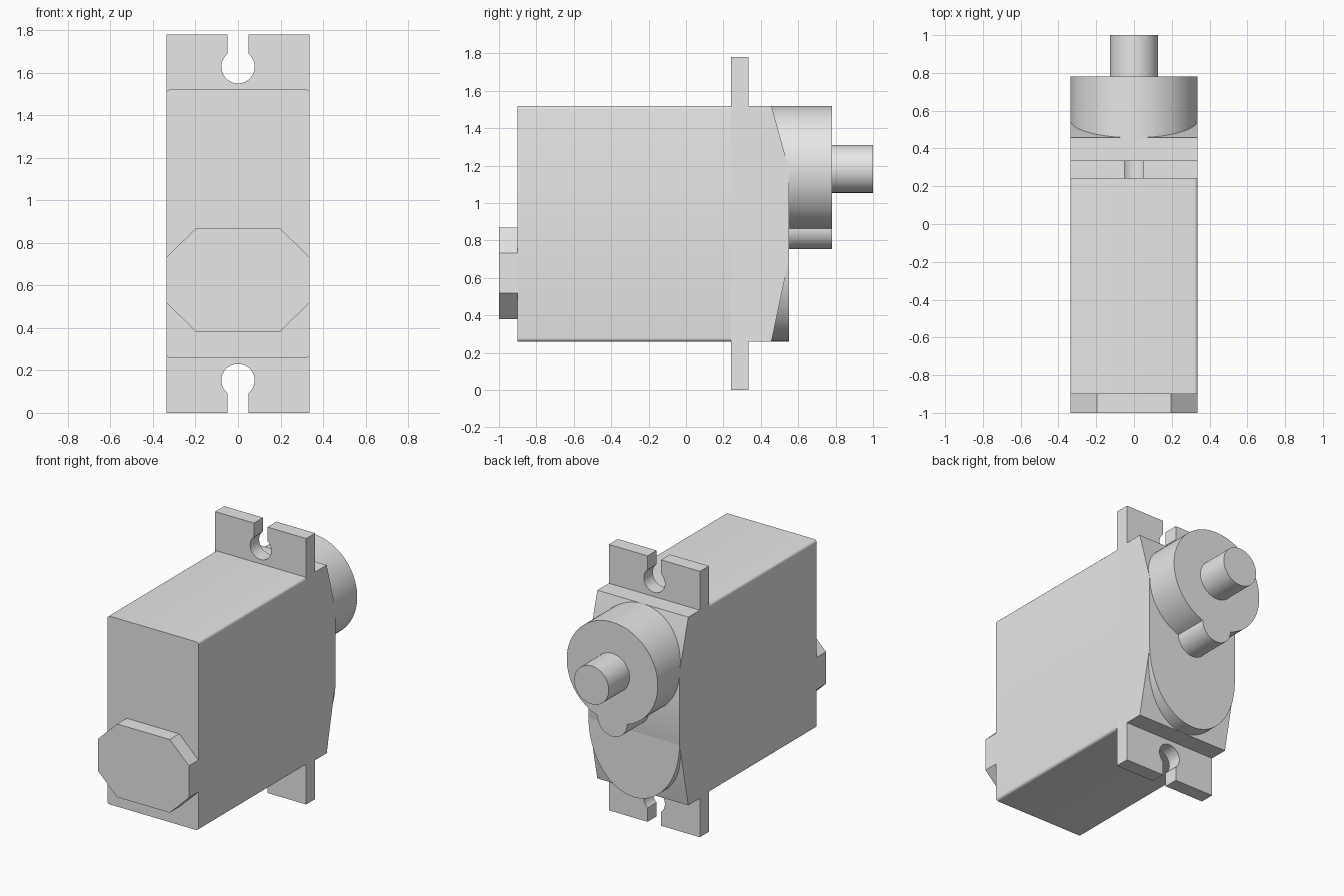
import bpy
import bmesh
from math import pi, sin, cos, asin

old = bpy.data.objects.get("Cube")
if old:
    bpy.data.objects.remove(old, do_unlink=True)

grey = bpy.data.materials.new("light grey plastic")
grey.use_nodes = True
grey.diffuse_color = (0.8, 0.8, 0.8, 1)
grey.node_tree.nodes["Principled BSDF"].inputs["Base Color"].default_value = (0.8, 0.8, 0.8, 1)

W = 0.337                  # half width of the case
BOTTOM, TOP = 0.26, 1.52   # case height range
HEIGHT = 1.78              # full height over the tabs
SHAFT_Z = 1.183


def arc(cx, cz, rx, rz, start, end, steps):
    """Points along an elliptical arc, both ends included."""
    return [(cx + rx * cos(start + (end - start) * i / steps),
             cz + rz * sin(start + (end - start) * i / steps)) for i in range(steps + 1)]


def prism(name, outline, near, far, axis="y", round_far=0):
    """Extrude a 2D outline along y (x, z points) or along x (y, z points)."""
    place = (lambda p, d: (p[0], d, p[1])) if axis == "y" else (lambda p, d: (d, p[0], p[1]))
    bm = bmesh.new()
    rings = [[bm.verts.new(place(p, d)) for p in outline] for d in (near, far)]
    bm.faces.new(rings[0])
    cap = bm.faces.new(rings[1])
    n = len(outline)
    for i in range(n):
        j = (i + 1) % n
        bm.faces.new((rings[0][i], rings[0][j], rings[1][j], rings[1][i]))
    if round_far:
        bmesh.ops.bevel(bm, geom=list(cap.edges), offset=round_far, segments=4,
                        profile=0.5, affect="EDGES")
    bmesh.ops.recalc_face_normals(bm, faces=bm.faces[:])
    mesh = bpy.data.meshes.new(name)
    bm.to_mesh(mesh)
    bm.free()
    mesh.materials.append(grey)
    obj = bpy.data.objects.new(name, mesh)
    bpy.context.collection.objects.link(obj)
    bpy.ops.object.select_all(action="DESELECT")
    obj.select_set(True)
    bpy.context.view_layer.objects.active = obj
    bpy.ops.object.shade_smooth_by_angle(angle=pi / 6)
    return obj


# Main case with its long edges slightly rounded
r = 0.018
case = []
for k, (cx, cz) in enumerate([(W - r, TOP - r), (r - W, TOP - r),
                              (r - W, BOTTOM + r), (W - r, BOTTOM + r)]):
    case += arc(cx, cz, r, r, k * pi / 2, (k + 1) * pi / 2, 5)
prism("main_case", case, -0.9, 0.24)

# Square gear case whose back slopes away at top and bottom
LOW_Z = 0.7
prism("gear_case", [(0.24, BOTTOM), (0.457, BOTTOM), (0.55, LOW_Z),
                    (0.55, SHAFT_Z), (0.457, TOP), (0.24, TOP)], -W, W, axis="x")

# Rounded lower lip standing out of the slope
prism("lower_lip", arc(0, LOW_Z, W, LOW_Z - BOTTOM, pi, 2 * pi, 48), 0.44, 0.55)

# Gear tower: big round boss with a small bump below, in one outline
BUMP = 0.11
half = asin(BUMP / W)
tower = arc(0, SHAFT_Z, W, W, -pi / 2 + half, 3 * pi / 2 - half, 80)
tower += arc(0, SHAFT_Z - W * cos(half), BUMP, BUMP, pi, 2 * pi, 24)[1:-1]
prism("gear_tower", tower, 0.45, 0.78)

# Output shaft with a rounded end
prism("output_shaft", arc(0, SHAFT_Z, 0.128, 0.128, 0, 2 * pi, 64)[:-1], 0.76, 1.0, round_far=0.022)

# Mounting tabs with keyhole slots, mirrored top to bottom
SLOT, HOLE = 0.05, 0.078
gap = asin(SLOT / HOLE)
tab = [(W, TOP), (W, HEIGHT), (SLOT, HEIGHT)]
tab += arc(0, 1.627, HOLE, HOLE, pi / 2 - gap, -3 * pi / 2 + gap, 40)
tab += [(-SLOT, HEIGHT), (-W, HEIGHT), (-W, TOP)]
prism("top_tab", tab, 0.24, 0.335)
prism("bottom_tab", [(x, HEIGHT - z) for x, z in tab], 0.24, 0.335)

# Eight-sided plate on the front
plate = [(sx * x, 0.625 + sz * z) for sx, sz, pair in
         [(1, 1, 0), (-1, 1, 1), (-1, -1, 0), (1, -1, 1)]
         for x, z in ([(W, 0.107), (0.195, 0.245)] if not pair else [(0.195, 0.245), (W, 0.107)])]
prism("front_plate", plate, -1.0, -0.9)
